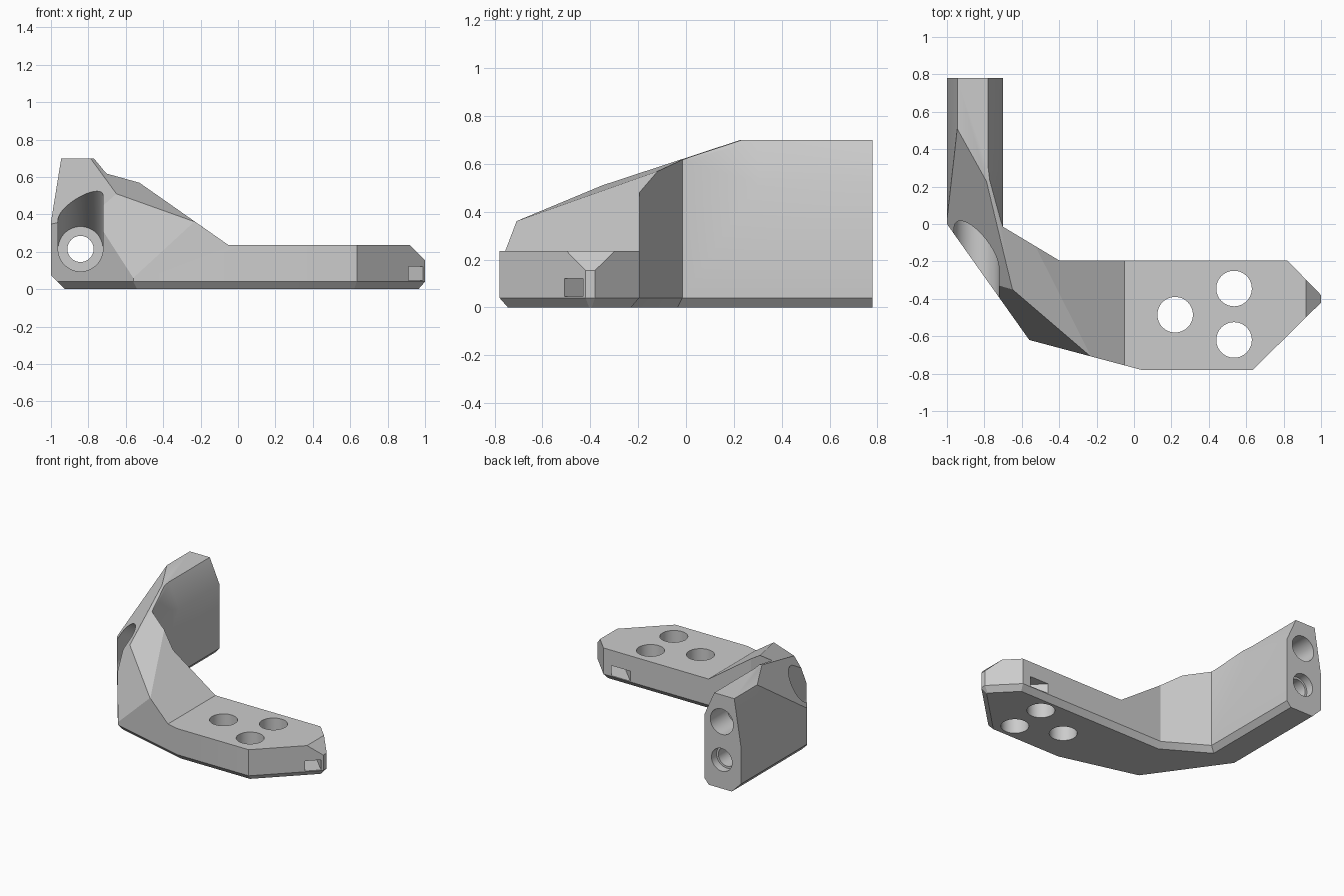
import bpy, bmesh, math
from mathutils import Vector, Matrix

if "Cube" in bpy.data.objects:
    bpy.data.objects.remove(bpy.data.objects["Cube"], do_unlink=True)

grey = bpy.data.materials.new("plain grey")
grey.use_nodes = True
colour = (0.6, 0.6, 0.6, 1)
grey.diffuse_color = colour
grey.node_tree.nodes["Principled BSDF"].inputs["Base Color"].default_value = colour


def make(name, bm):
    bmesh.ops.recalc_face_normals(bm, faces=bm.faces)
    mesh = bpy.data.meshes.new(name)
    bm.to_mesh(mesh)
    bm.free()
    obj = bpy.data.objects.new(name, mesh)
    bpy.context.collection.objects.link(obj)
    mesh.materials.append(grey)
    return obj


def hull(name, points):
    bm = bmesh.new()
    for p in points:
        bm.verts.new(p)
    bmesh.ops.convex_hull(bm, input=bm.verts)
    bmesh.ops.dissolve_limit(bm, angle_limit=0.01, verts=bm.verts, edges=bm.edges)
    return make(name, bm)


def cylinder(name, centre, radius, length, along_y=False):
    bm = bmesh.new()
    turn = Matrix.Rotation(math.pi / 2, 4, "X") if along_y else Matrix()
    bmesh.ops.create_cone(bm, cap_ends=True, segments=48, radius1=radius, radius2=radius,
                          depth=length, matrix=Matrix.Translation(centre) @ turn)
    return make(name, bm)


def inset(points, d):
    """Mitred inward offset of a counter-clockwise outline."""
    result = []
    for i, p in enumerate(points):
        a = (p - points[i - 1]).normalized()
        b = (points[(i + 1) % len(points)] - p).normalized()
        na, nb = Vector((-a.y, a.x)), Vector((-b.y, b.x))
        result.append(p + (na + nb) * d / (1 + na.dot(nb)))
    return result


def slice_off(bm, point, normal):
    """Remove everything on the normal side and cap the opening."""
    geom = bm.verts[:] + bm.edges[:] + bm.faces[:]
    cut = bmesh.ops.bisect_plane(bm, geom=geom, plane_co=point, plane_no=normal,
                                 clear_outer=True)["geom_cut"]
    edges = [e for e in cut if isinstance(e, bmesh.types.BMEdge)]
    bmesh.ops.edgeloop_fill(bm, edges=edges)


def slice_top(bm, a, b, c):
    a, b, c = Vector(a), Vector(b), Vector(c)
    n = (b - a).cross(c - a)
    slice_off(bm, a, n if n.z > 0 else -n)


# Body: bent footprint with a chamfered underside
outline = [Vector(p) for p in (
    (-1, 0.9), (-1, 0), (-0.56, -0.62), (0.04, -0.78), (0.635, -0.78), (1, -0.42),
    (1, -0.38), (0.82, -0.195), (-0.4, -0.195), (-0.7, -0.015), (-0.7, 0.9))]
bm = bmesh.new()
rings = [[bm.verts.new((p.x, p.y, z)) for p in ring] for ring, z in (
    (inset(outline, 0.035), 0), (outline, 0.04), (outline, 0.7))]
for low, high in zip(rings, rings[1:]):
    for i in range(len(low)):
        bm.faces.new((low[i - 1], low[i], high[i], high[i - 1]))
bm.faces.new(rings[0][::-1])
bm.faces.new(rings[-1])
bmesh.ops.recalc_face_normals(bm, faces=bm.faces)

# Facets of the raised corner, the upright arm and the tip
crest, ramp_foot = (-0.65, -0.35, 0.51), (-0.23, -0.71, 0.36)
slice_off(bm, (0, 0.78, 0), (0, 1, 0))
slice_off(bm, (-0.925, 0, 0), (-1, 0, -1))
slice_off(bm, (0.92, 0, 0.235), (1, 0, 1))
slice_top(bm, ramp_foot, crest, (-0.52, -0.13, 0.565))
slice_top(bm, (-0.94, 0.5, 0.7), (-0.79, 0.23, 0.7), crest)
slice_top(bm, ramp_foot, crest, (-0.56, -0.62, 0.06))
slice_top(bm, (-1, 0, 0.36), (-1, 1, 0.36), (-0.945, 0, 0.7))
body = make("bracket_body", bm)


def combine(tool, operation="DIFFERENCE"):
    tool.hide_render = True
    mod = body.modifiers.new(tool.name, "BOOLEAN")
    mod.operation, mod.solver, mod.object = operation, "EXACT", tool
    bpy.context.view_layer.objects.active = body
    bpy.ops.object.modifier_apply(modifier=mod.name)
    bpy.data.objects.remove(tool, do_unlink=True)


# Side profile: flat plate, then a ramp up to the corner
bm = bmesh.new()
profile = bm.faces.new([bm.verts.new((x, -1, z)) for x, z in (
    (-1.1, -0.1), (1.1, -0.1), (1.1, 0.235), (-0.05, 0.235), (-1.1, 0.97))])
side = bmesh.ops.extrude_face_region(bm, geom=[profile])["geom"]
bmesh.ops.translate(bm, vec=(0, 2, 0), verts=[v for v in side if isinstance(v, bmesh.types.BMVert)])
combine(make("side_profile", bm), "INTERSECT")

# Inner chamfer of the arm, fading out at the inside corner
section = ((-0.824, 0.8), (-0.6, 0.295), (-0.6, 0.8))
points = [(x, y, z) for y in (0.3, 0.9) for x, z in section]
points += [(x, -0.014, z) for x in (-0.7, -0.6) for z in (0.61, 0.8)]
combine(hull("arm_chamfer", points))

# Mounting holes in the plate
for x, y in ((0.22, -0.485), (0.535, -0.345), (0.535, -0.62)):
    combine(cylinder("plate_hole", (x, y, 0.1), 0.095, 1))

# Screw recess, open upward at the front, with a bore through the arm
bore_x, bore_z, seat = -0.842, 0.215, 0.24
points = []
for y, lift in ((seat, 0), (seat - 1, 0), (seat - 1, 0.6)):
    for i in range(48):
        t = math.tau * i / 48
        points.append((bore_x + 0.12 * math.cos(t), y, bore_z + lift + 0.12 * math.sin(t)))
combine(hull("screw_recess", points))
combine(cylinder("screw_bore", (bore_x, 0.5, bore_z), 0.07, 1, True))
combine(cylinder("bore_mouth", (bore_x, 0.78, bore_z), 0.085, 0.12, True))
combine(cylinder("end_pocket", (bore_x, 0.78, 0.5), 0.095, 0.4, True))

# Tie slot running diagonally through the tip
bm = bmesh.new()
place = Matrix.Translation((0.82, -0.34, 0.083)) @ Matrix.Rotation(-math.pi / 4, 4, "Z")
bmesh.ops.create_cube(bm, size=1, matrix=place @ Matrix.Diagonal((1, 0.11, 0.075, 1)))
combine(make("tie_slot", bm))

bpy.ops.object.select_all(action="DESELECT")
body.select_set(True)
bpy.context.view_layer.objects.active = body
bpy.ops.object.shade_smooth_by_angle(angle=math.radians(25))
